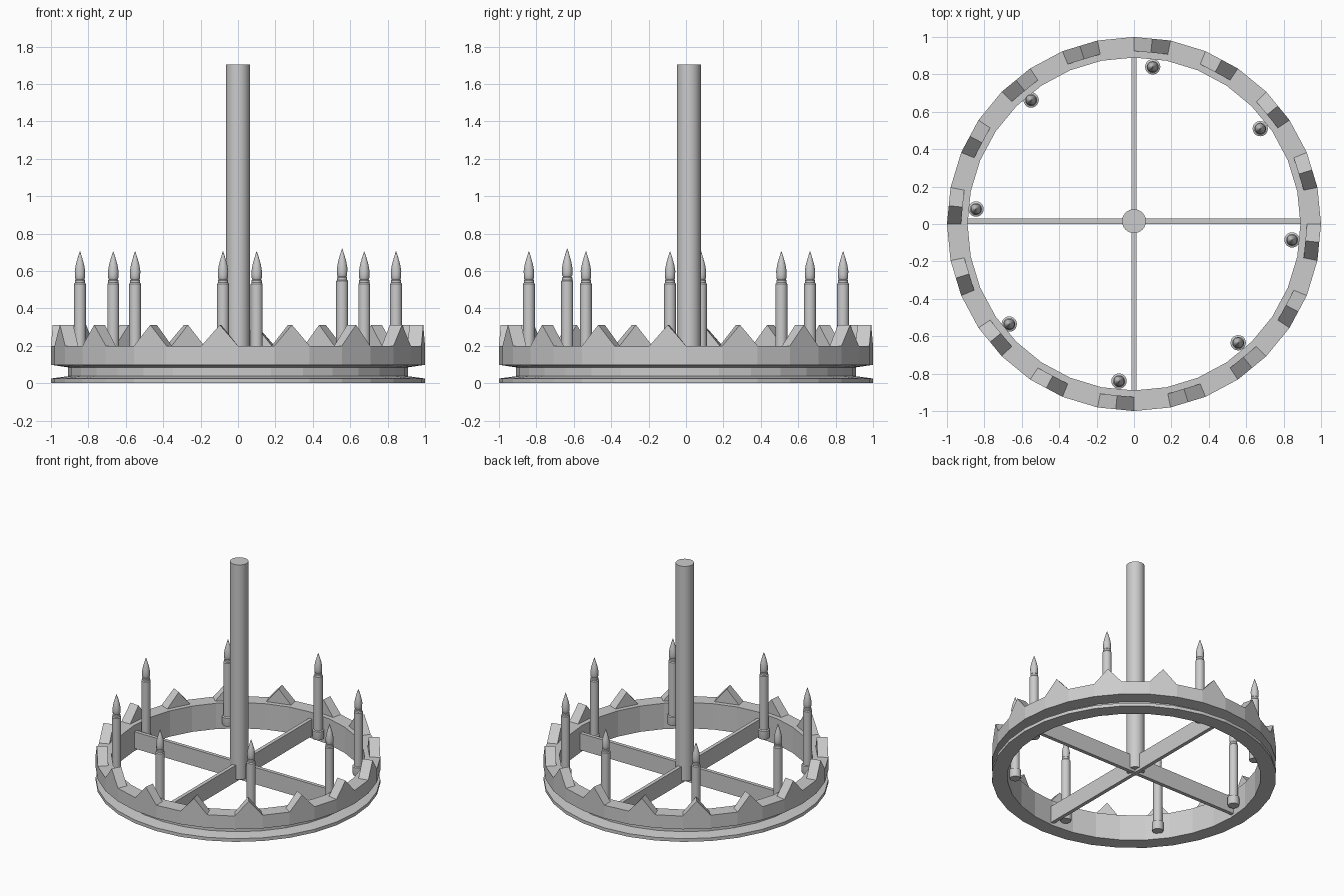
import bpy, bmesh
from math import sin, cos, pi

if "Cube" in bpy.data.objects:
    bpy.data.objects.remove(bpy.data.objects["Cube"])


def make_object(name, bm):
    bmesh.ops.recalc_face_normals(bm, faces=bm.faces)
    mesh = bpy.data.meshes.new(name)
    bm.to_mesh(mesh)
    bm.free()
    ob = bpy.data.objects.new(name, mesh)
    bpy.context.collection.objects.link(ob)
    return ob


def lathe(name, profile, sides, closed=False, loc=(0, 0, 0)):
    """Revolve (radius, z) points about z; open profiles get end caps."""
    bm = bmesh.new()
    rings = [[bm.verts.new((r * sin(2 * pi * i / sides), r * cos(2 * pi * i / sides), z))
              for i in range(sides)] for r, z in profile]
    pairs = list(zip(rings, rings[1:]))
    if closed:
        pairs.append((rings[-1], rings[0]))
    else:
        bm.faces.new(rings[0])
        bm.faces.new(rings[-1])
    for a, b in pairs:
        for i in range(sides):
            j = (i + 1) % sides
            bm.faces.new((a[i], a[j], b[j], b[i]))
    ob = make_object(name, bm)
    ob.location = loc
    return ob


def smooth(ob):
    for o in bpy.context.selected_objects:
        o.select_set(False)
    ob.select_set(True)
    bpy.context.view_layer.objects.active = ob
    bpy.ops.object.shade_smooth_by_angle()


def beam(name, loc, size):
    bm = bmesh.new()
    bmesh.ops.create_cube(bm, size=1)
    bmesh.ops.scale(bm, vec=size, verts=bm.verts)
    make_object(name, bm).location = loc


# Faceted rim with an outer groove
SIDES = 32
lathe("rim", [(0.89, 0), (1, 0), (1, 0.025), (0.91, 0.037), (0.91, 0.085),
              (1, 0.098), (1, 0.2), (0.89, 0.2)], SIDES, closed=True)

# Triangular crown teeth on every other rim facet
bm = bmesh.new()
for k in range(0, SIDES, 2):
    a0, a1 = 2 * pi * k / SIDES, 2 * pi * (k + 1) / SIDES
    ends = []
    for r in (1.0, 0.925):
        p, q = (r * sin(a0), r * cos(a0)), (r * sin(a1), r * cos(a1))
        m = ((p[0] + q[0]) / 2, (p[1] + q[1]) / 2)
        ends.append([bm.verts.new((*p, 0.2)), bm.verts.new((*q, 0.2)), bm.verts.new((*m, 0.312))])
    outer, inner = ends
    bm.faces.new(outer)
    bm.faces.new(inner)
    for i in range(3):
        j = (i + 1) % 3
        bm.faces.new((outer[i], outer[j], inner[j], inner[i]))
make_object("crown_teeth", bm)

# Crossed support beams
beam("cross_beam_x", (0, 0.015, 0.085), (1.79, 0.028, 0.13))
beam("cross_beam_y", (0, 0, 0.085), (0.028, 1.79, 0.13))

# Central pole
smooth(lathe("pole", [(0.064, 0.04), (0.064, 1.705)], 32, loc=(0, 0.015, 0)))

# Candles: holder cup, body, neck ring and flame; one stands slightly taller
spots = [(0.10, 0.84, 0), (0.675, 0.51, 0), (0.845, -0.085, 0), (0.557, -0.635, 0.015),
         (-0.08, -0.84, 0), (-0.667, -0.535, 0), (-0.845, 0.08, 0), (-0.55, 0.663, 0)]
candle = [(0.038, 0.045), (0.041, 0.055), (0.041, 0.11), (0.032, 0.115), (0.032, 0.53),
          (0.027, 0.537), (0.027, 0.55), (0.023, 0.555), (0.027, 0.562), (0.027, 0.58),
          (0.028, 0.60), (0.022, 0.635), (0.012, 0.67), (0.001, 0.705)]
for n, (x, y, dz) in enumerate(spots, 1):
    smooth(lathe(f"candle_{n}", candle, 20, loc=(x, y, dz)))
